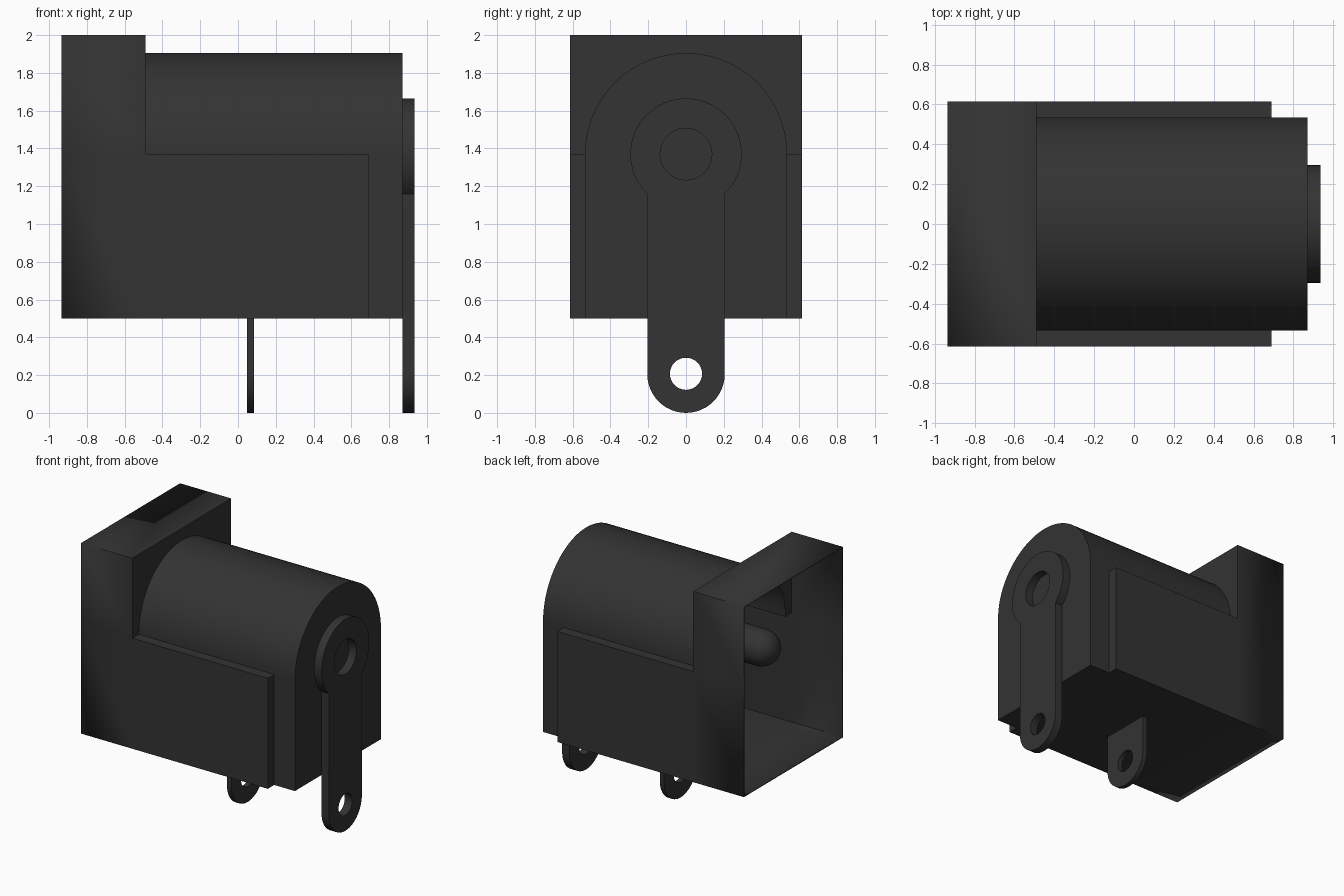
import bpy, bmesh
from math import pi, sin, cos, asin, radians
from mathutils import Matrix, Vector

cube = bpy.data.objects.get("Cube")
if cube:
    bpy.data.objects.remove(cube, do_unlink=True)

black = bpy.data.materials.new("black plastic")
black.use_nodes = True
COLOR = (0.033, 0.033, 0.033, 1)
black.diffuse_color = COLOR
black.node_tree.nodes["Principled BSDF"].inputs["Base Color"].default_value = COLOR


def finish(name, bm, angle=30):
    """Turn a bmesh into a shaded, coloured object."""
    bmesh.ops.remove_doubles(bm, verts=bm.verts, dist=0.0005)
    bmesh.ops.recalc_face_normals(bm, faces=bm.faces)
    mesh = bpy.data.meshes.new(name)
    bm.to_mesh(mesh)
    bm.free()
    mesh.materials.append(black)
    ob = bpy.data.objects.new(name, mesh)
    bpy.context.collection.objects.link(ob)
    bpy.ops.object.select_all(action='DESELECT')
    ob.select_set(True)
    bpy.context.view_layer.objects.active = ob
    bpy.ops.object.shade_smooth_by_angle(angle=radians(angle))
    return ob


def arc(cy, cz, r, a0, a1, n):
    return [(cy + r * cos(a0 + (a1 - a0) * i / n), cz + r * sin(a0 + (a1 - a0) * i / n))
            for i in range(n + 1)]


# Main dimensions
W, R = 0.615, 0.535                      # half widths of the box and the barrel
FLOOR, AXIS, TOP = 0.5, 1.37, 2.0
X_OPEN, X_HEAD, X_SIDE, X_END = -0.935, -0.49, 0.69, 0.87

# Housing: three cross-sections swept along x, open at the plug end
barrel = arc(0, AXIS, R, 0, pi, 48)
base = [(-R, FLOOR), (R, FLOOR)]
wide_base = [(-W, FLOOR)] + base + [(W, FLOOR), (W, AXIS)]
head = wide_base + [(W, TOP), (-W, TOP), (-W, AXIS)]
middle = wide_base + barrel + [(-W, AXIS)]
nose = base + barrel

bm = bmesh.new()


def cap(points, x):
    bm.faces.new([bm.verts.new((x, y, z)) for y, z in points])


def sweep(points, x0, x1):
    for (ya, za), (yb, zb) in zip(points, points[1:] + points[:1]):
        bm.faces.new([bm.verts.new(c) for c in
                      ((x0, ya, za), (x0, yb, zb), (x1, yb, zb), (x1, ya, za))])


sweep(head, X_OPEN, X_HEAD)
sweep(middle, X_HEAD, X_SIDE)
sweep(nose, X_SIDE, X_END)
cap([(-W, AXIS), (-W, TOP), (W, TOP), (W, AXIS)] + barrel, X_HEAD)
for s in (-1, 1):
    cap([(s * R, FLOOR), (s * W, FLOOR), (s * W, AXIS), (s * R, AXIS)], X_SIDE)
cap(nose, X_END)
housing = finish("housing", bm)
wall = housing.modifiers.new("thin wall", 'SOLIDIFY')
wall.thickness = 0.01
wall.offset = -1


# Solder terminals: flat outlines with holes, extruded along x
def terminal(name, loops, x0, x1):
    curve = bpy.data.curves.new(name + "_outline", 'CURVE')
    curve.dimensions = '2D'
    curve.fill_mode = 'BOTH'
    curve.extrude = (x1 - x0) / 2
    for pts in loops:
        sp = curve.splines.new('POLY')
        sp.points.add(len(pts) - 1)
        for p, (y, z) in zip(sp.points, pts):
            p.co = (y, z, 0, 1)
        sp.use_cyclic_u = True
    tmp = bpy.data.objects.new(name + "_outline", curve)
    bpy.context.collection.objects.link(tmp)
    dg = bpy.context.evaluated_depsgraph_get()
    mesh = bpy.data.meshes.new_from_object(tmp.evaluated_get(dg))
    bm = bmesh.new()
    bm.from_mesh(mesh)
    bpy.data.objects.remove(tmp, do_unlink=True)
    bpy.data.curves.remove(curve)
    bpy.data.meshes.remove(mesh)
    # outline plane (x, y) becomes world (y, z)
    for v in bm.verts:
        v.co = Vector((v.co.z + (x0 + x1) / 2, v.co.x, v.co.y))
    return finish(name, bm)


T, HEAD_R = 0.205, 0.295
foot = arc(0, T, T, pi, 2 * pi, 24)
eyelet = arc(0, 0.207, 0.085, 0, 2 * pi, 32)[:-1]
neck = asin(0.212 / HEAD_R)
ring = arc(0, AXIS, HEAD_R, -neck, pi + neck, 48)
rivet_hole = arc(0, AXIS, 0.137, 0, 2 * pi, 32)[:-1]
terminal("rear_terminal", [foot + ring, eyelet, rivet_hole], X_END, 0.935)
terminal("bottom_terminal", [foot + [(T, FLOOR + 0.005), (-T, FLOOR + 0.005)], eyelet], 0.047, 0.085)

# Centre pin: round-nosed profile spun about the barrel axis
PIN_R, PIN_X = 0.137, -0.66
profile = [(X_END - 0.005, 0), (X_END - 0.005, PIN_R)]
profile += [(PIN_X - PIN_R * sin(a), PIN_R * cos(a)) for a in (pi / 2 * i / 10 for i in range(11))]
bm = bmesh.new()
verts = [bm.verts.new((x, 0, AXIS + r)) for x, r in profile]
edges = [bm.edges.new(p) for p in zip(verts, verts[1:])]
bmesh.ops.spin(bm, geom=verts + edges, cent=(0, 0, AXIS), axis=(1, 0, 0),
               angle=2 * pi, steps=32, use_merge=True)
finish("centre_pin", bm)
